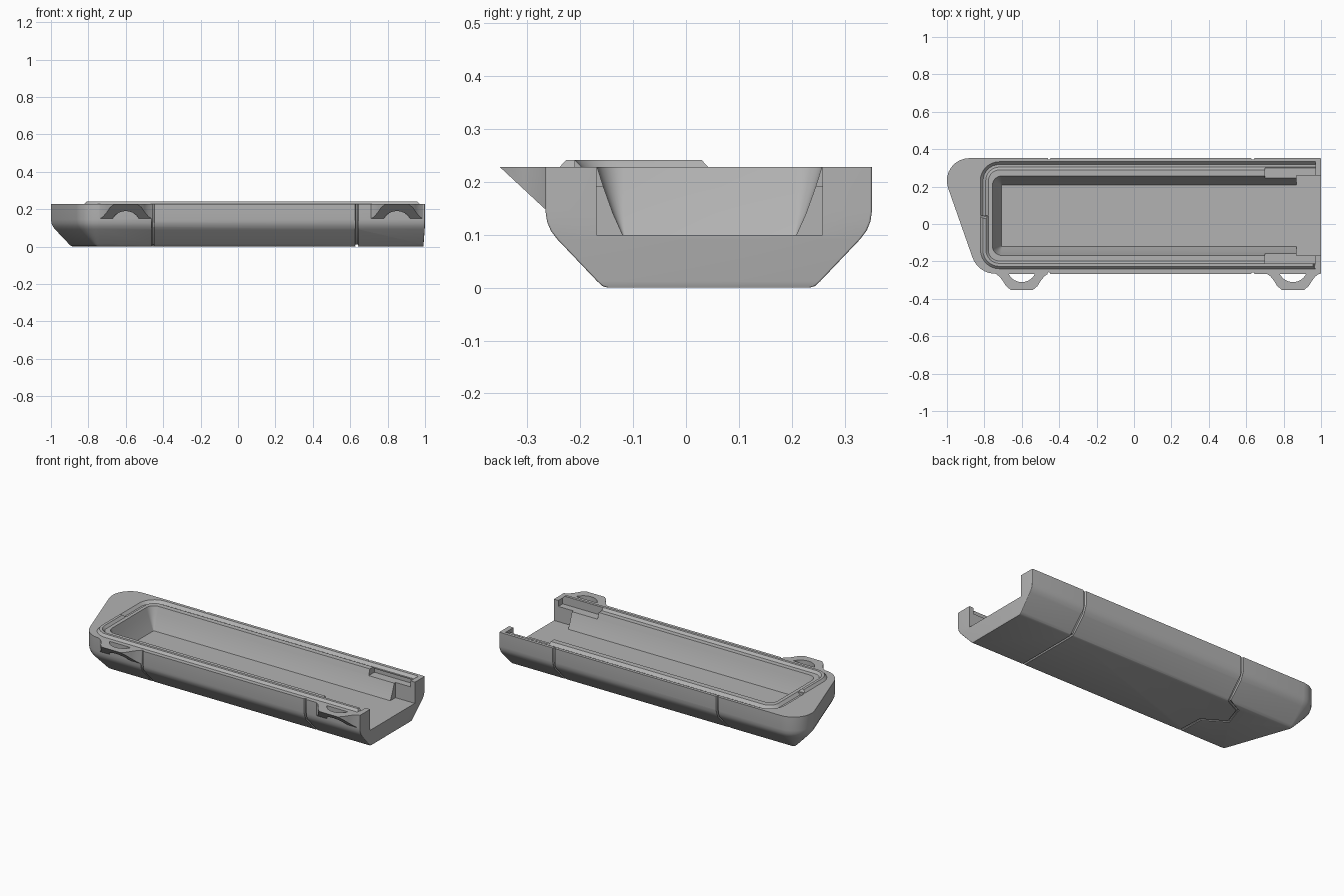
import bpy, bmesh, math
from mathutils import Vector

if "Cube" in bpy.data.objects:
    bpy.data.objects.remove(bpy.data.objects["Cube"])

TOP, FLOOR = 0.228, 0.10
FRONT, BACK = -0.266, 0.352

grey = bpy.data.materials.new("light_grey")
grey.use_nodes = True
COLOUR = (0.45, 0.45, 0.45, 1)
grey.diffuse_color = COLOUR
grey.node_tree.nodes["Principled BSDF"].inputs["Base Color"].default_value = COLOUR


def finish(name, bm):
    bmesh.ops.recalc_face_normals(bm, faces=bm.faces)
    mesh = bpy.data.meshes.new(name)
    bm.to_mesh(mesh)
    bm.free()
    mesh.materials.append(grey)
    ob = bpy.data.objects.new(name, mesh)
    bpy.context.collection.objects.link(ob)
    return ob


def activate(ob):
    bpy.ops.object.select_all(action='DESELECT')
    ob.select_set(True)
    bpy.context.view_layer.objects.active = ob


def combine(ob, other, operation):
    """Apply a boolean and discard the helper."""
    activate(ob)
    mod = ob.modifiers.new("bool", 'BOOLEAN')
    mod.operation, mod.solver, mod.object = operation, 'EXACT', other
    bpy.ops.object.modifier_apply(modifier=mod.name)
    bpy.data.objects.remove(other)


def rounded_ring(corners, radii, weights, d, steps=8):
    """Convex outline moved inward by d (per-edge weight), with filleted corners."""
    n = len(corners)
    pts = [Vector(c) for c in corners]
    lines = []
    for i in range(n):
        t = (pts[(i + 1) % n] - pts[i]).normalized()
        lines.append((pts[i] + Vector((-t.y, t.x)) * d * weights[i], t))
    ring = []
    for i in range(n):
        (p, t), (q, u) = lines[i - 1], lines[i]
        w = q - p
        corner = p + t * ((w.x * u.y - w.y * u.x) / (t.x * u.y - t.y * u.x))
        turn = t.angle(u)
        r = max(radii[i] - d, 0.004)
        start = corner - t * r * math.tan(turn / 2)
        centre = start + Vector((-t.y, t.x)) * r
        a0 = math.atan2(-t.x, t.y)
        for k in range(steps + 1):
            a = a0 + turn * k / steps
            ring.append(centre + Vector((math.cos(a), math.sin(a))) * r)
    return ring


def skin(name, rings):
    """Join equal rings of 3D points into a closed solid."""
    bm = bmesh.new()
    loops = [[bm.verts.new(p) for p in ring] for ring in rings]
    n = len(loops[0])
    for a, b in zip(loops, loops[1:]):
        for i in range(n):
            j = (i + 1) % n
            bm.faces.new((a[i], a[j], b[j], b[i]))
    bm.faces.new(loops[0])
    bm.faces.new(loops[-1])
    return finish(name, bm)


def loft(name, corners, radii, weights, profile):
    return skin(name, [[(p.x, p.y, z) for p in rounded_ring(corners, radii, weights, d)]
                       for d, z in profile])


def box(name, x0, x1, y0, y1, z0, z1):
    return skin(name, [[(x0, y0, z), (x1, y0, z), (x1, y1, z), (x0, y1, z)] for z in (z0, z1)])


def strip(name, path, section, taper):
    """Sweep a (sideways, z) section along a flat path; ends slope by taper."""
    path = [Vector(p) for p in path]
    rings = []
    for i, p in enumerate(path):
        t = (path[min(i + 1, len(path) - 1)] - path[max(i - 1, 0)]).normalized()
        side = Vector((-t.y, t.x))
        end = 1 if i == 0 else -1 if i == len(path) - 1 else 0
        rings.append([(*(p + side * s + t * end * taper * abs(z - TOP)), z) for s, z in section])
    return skin(name, rings)


def corner_arc(cx, cy, r, a0, a1, steps=8):
    angles = [math.radians(a0 + (a1 - a0) * k / steps) for k in range(steps + 1)]
    return [(cx + r * math.cos(a), cy + r * math.sin(a)) for a in angles]


def seam(points):
    """Round bar along a polyline, used to cut a panel seam."""
    curve = bpy.data.curves.new("seam_cutter", 'CURVE')
    curve.dimensions = '3D'
    curve.bevel_depth, curve.bevel_resolution, curve.use_fill_caps = 0.009, 1, True
    spline = curve.splines.new('POLY')
    spline.points.add(len(points) - 1)
    for sp, p in zip(spline.points, points):
        sp.co = (*p, 1)
    ob = bpy.data.objects.new("seam_cutter", curve)
    bpy.context.collection.objects.link(ob)
    activate(ob)
    bpy.ops.object.convert(target='MESH')
    return bpy.context.object


# Hull with bevelled underside and slanted closed end
hull_profile = [(0.118, 0), (0.108, 0.003), (0.098, 0.012), (0.022, 0.092),
                (0.01, 0.108), (0.003, 0.125), (0, 0.145), (0, TOP)]
tray = loft("tray_body", [(1, FRONT), (1, BACK), (-1.05, BACK), (-0.833, FRONT)],
            [0.004, 0.004, 0.12, 0.13], [0.08, 1, 1, 1], hull_profile)

# Main cavity with sloped walls, open at one end
cavity = loft("cavity", [(1.1, -0.168), (1.1, 0.257), (-0.757, 0.257), (-0.757, -0.168)],
              [0.004, 0.004, 0.05, 0.05], [0, 1, 1, 1],
              [(0.048, FLOOR), (0.03, 0.14), (0.012, 0.19), (0, TOP), (0, 0.3)])
combine(tray, cavity, 'DIFFERENCE')
combine(tray, box("end_opening", 0.87, 1.1, -0.169, 0.258, FLOOR, 0.3), 'DIFFERENCE')

# Sealing lip on the front half of the rim, matching channel on the back half
lip_path = [(0.97, -0.2185)] + corner_arc(-0.72, -0.1385, 0.08, 270, 180) + [(-0.8, 0.042)]
lip = strip("lip", lip_path, [(-0.021, TOP - 0.004), (-0.021, TOP), (-0.008, 0.242),
                              (0.008, 0.242), (0.021, TOP), (0.021, TOP - 0.004)], 0.9)
combine(tray, lip, 'UNION')
channel_path = [(-0.8, 0.046)] + corner_arc(-0.72, 0.231, 0.08, 180, 90) + [(0.97, 0.311)]
channel = strip("channel", channel_path, [(-0.022, TOP + 0.01), (-0.022, TOP), (-0.007, 0.212),
                                          (0.007, 0.212), (0.022, TOP), (0.022, TOP + 0.01)], 0)
combine(tray, channel, 'DIFFERENCE')

# Latch pockets on both rims near the open end
for y0, y1 in ((-0.21, -0.1), (0.19, 0.3)):
    combine(tray, box("pocket", 0.7, 0.97, y0, y1, 0.192, 0.3), 'DIFFERENCE')

# Panel seams around the hull
back_side = [(BACK, 0.25), (BACK, 0.145), (BACK - 0.022, 0.092), (BACK - 0.105, 0.004)]
front_side = [(FRONT + BACK - y, z) for y, z in reversed(back_side)]
jog = [(-0.55, 0.2, 0), (-0.59, 0.08, 0), (-0.46, 0, 0)]
for x, middle in ((0.635, []), (-0.455, jog)):
    combine(tray, seam([(x, y, z) for y, z in back_side] + middle
                       + [(x, y, z) for y, z in front_side]), 'DIFFERENCE')

# Strap lugs along the front edge
half = [(0.14, 0), (0.12, -0.014), (0.1, -0.04), (0.084, -0.066), (0.06, -0.086)]
lugs = []
for name, x in (("right_lug", -0.6), ("left_lug", 0.85)):
    outline = [(x + a, FRONT + b) for a, b in half] + [(x - a, FRONT + b) for a, b in reversed(half)]
    lug = skin(name, [[(*p, z) for p in outline] for z in (0.15, TOP)])
    bm = bmesh.new()
    bm.from_mesh(lug.data)
    cut = bmesh.ops.bisect_plane(bm, geom=bm.verts[:] + bm.edges[:] + bm.faces[:],
                                 plane_co=(0, FRONT, 0.148), plane_no=(0, -0.08, -0.086),
                                 clear_outer=True)
    bmesh.ops.holes_fill(bm, edges=[e for e in bm.edges if e.is_boundary])
    bmesh.ops.recalc_face_normals(bm, faces=bm.faces)
    bm.to_mesh(lug.data)
    bm.free()
    hole = corner_arc(x, -0.2325, 0.0785, 0, 345, 23)
    combine(lug, skin("hole", [[(*p, z) for p in hole] for z in (0.1, 0.3)]), 'DIFFERENCE')
    lugs.append(lug)

# Smooth the rounded surfaces, keep crisp edges
for ob in [tray] + lugs:
    activate(ob)
    bpy.ops.object.shade_smooth_by_angle(angle=math.radians(28))
